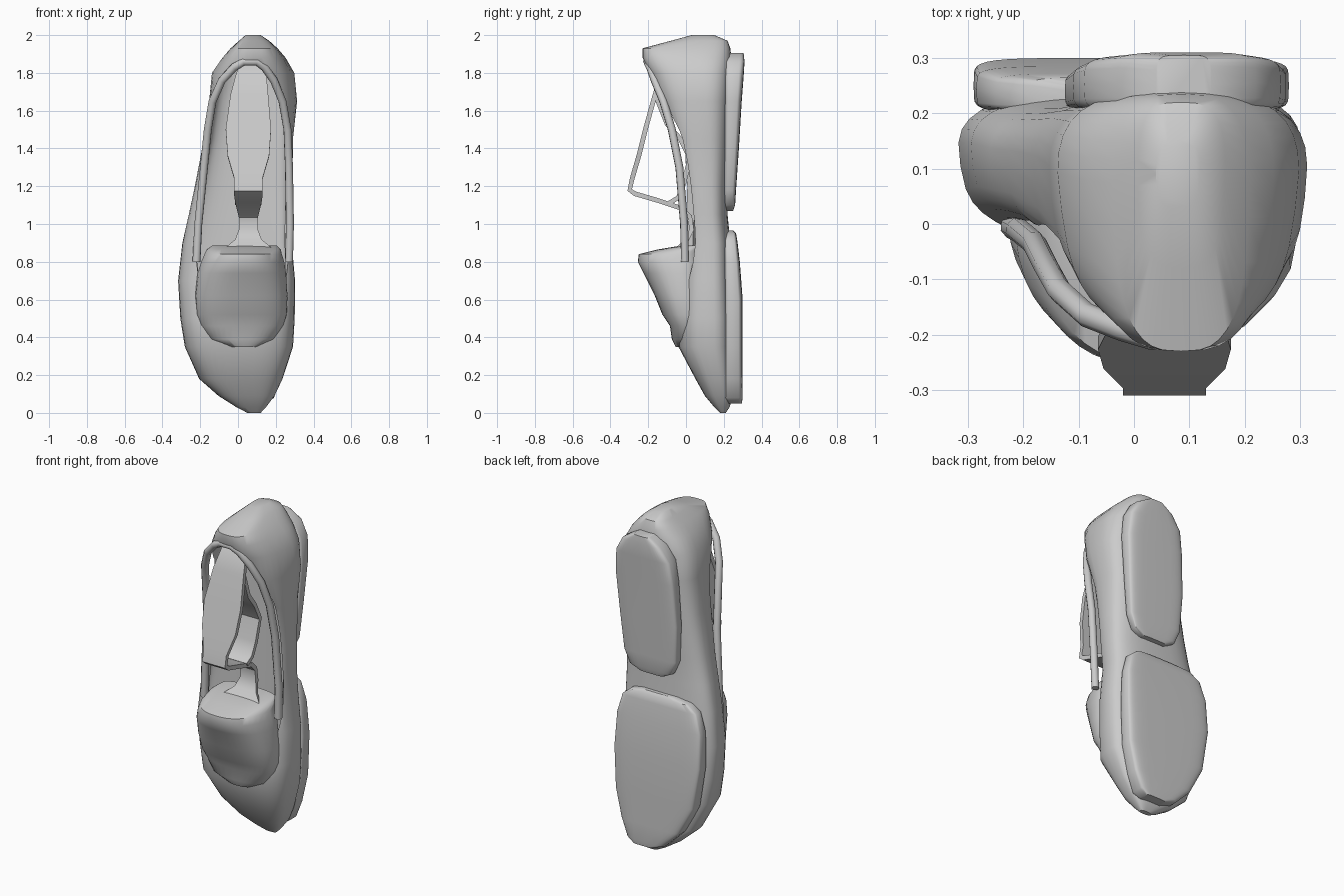
import bpy, bmesh, math
from mathutils import Vector


def make(name, verts, faces, smooth=40):
    me = bpy.data.meshes.new(name)
    me.from_pydata(verts, [], faces)
    bm = bmesh.new()
    bm.from_mesh(me)
    bmesh.ops.recalc_face_normals(bm, faces=bm.faces)
    bm.to_mesh(me)
    bm.free()
    ob = bpy.data.objects.new(name, me)
    bpy.context.collection.objects.link(ob)
    return finish(ob, smooth)


def finish(ob, angle=40):
    bpy.ops.object.select_all(action='DESELECT')
    ob.select_set(True)
    bpy.context.view_layer.objects.active = ob
    bpy.ops.object.shade_smooth_by_angle(angle=math.radians(angle))
    return ob


def apply_mod(ob, kind, **props):
    m = ob.modifiers.new(kind.title(), kind)
    for k, v in props.items():
        setattr(m, k, v)
    bpy.context.view_layer.objects.active = ob
    bpy.ops.object.modifier_apply(modifier=m.name)


def loft(name, rows, n=3.0, seg=36, smooth=40):
    """rows: (z, x_left, x_right, y_front, y_back, front width factor)"""
    verts, faces = [], []
    for z, xl, xr, yf, yb, f in rows:
        for i in range(seg):
            a = 2 * math.pi * i / seg
            c, s = math.cos(a), math.sin(a)
            u = math.copysign(abs(c) ** (2 / n), c)
            v = math.copysign(abs(s) ** (2 / n), s)
            w = 1 - (1 - f) * (1 - v) / 2
            verts.append(((xl + xr) / 2 + (xr - xl) / 2 * u * w,
                          (yf + yb) / 2 + (yb - yf) / 2 * v, z))
    for r in range(len(rows) - 1):
        for i in range(seg):
            j = (i + 1) % seg
            faces.append((r * seg + i, r * seg + j, (r + 1) * seg + j, (r + 1) * seg + i))
    faces.append(tuple(range(seg)))
    faces.append(tuple(range((len(rows) - 1) * seg, len(rows) * seg)))
    return make(name, verts, faces, smooth)


def cut(ob, cutter):
    apply_mod(ob, 'BOOLEAN', object=cutter, operation='DIFFERENCE', solver='EXACT')
    bpy.data.objects.remove(cutter)


def ribbon(name, pts, thick):
    """pts: (y, z, x centre, half width)"""
    verts, faces = [], []
    for y, z, x, h in pts:
        verts += [(x - h, y, z), (x + h, y, z)]
    for i in range(len(pts) - 1):
        faces.append((2 * i, 2 * i + 1, 2 * i + 3, 2 * i + 2))
    ob = make(name, verts, faces)
    apply_mod(ob, 'SOLIDIFY', thickness=thick, offset=0)
    return finish(ob)


# Upper: toe at the floor, heel at the top
upper_rows = [
    (0.00, 0.05, 0.12, 0.18, 0.21, 1), (0.03, -0.01, 0.15, 0.15, 0.23, .95),
    (0.09, -0.11, 0.20, 0.10, 0.25, .9), (0.18, -0.22, 0.25, 0.05, 0.25, .85),
    (0.35, -0.30, 0.31, -0.04, 0.25, .85), (0.50, -0.325, 0.32, -0.04, 0.25, .85),
    (0.70, -0.335, 0.32, -0.03, 0.24, .87), (0.90, -0.31, 0.30, -0.02, 0.235, .88),
    (1.05, -0.27, 0.295, -0.02, 0.22, .93), (1.20, -0.235, 0.295, -0.03, 0.22, .95),
    (1.45, -0.19, 0.30, -0.075, 0.23, .92), (1.65, -0.17, 0.33, -0.14, 0.235, .83),
    (1.80, -0.16, 0.32, -0.19, 0.24, .76), (1.88, -0.10, 0.27, -0.23, 0.24, .75),
    (1.93, -0.05, 0.22, -0.23, 0.235, .8), (1.97, 0.0, 0.17, -0.08, 0.22, .85),
    (2.00, 0.04, 0.12, 0.03, 0.15, 1)]
upper = loft('shoe_upper', upper_rows, n=3)

# Hollow inside, then the foot opening through the front
inside = [(z, xl + .035, xr - .035, yf + .04, .14, f)
          for z, xl, xr, yf, yb, f in upper_rows if .34 < z < 1.89]
cut(upper, loft('inside_cutter', inside, n=3))
opening = [(.45, -.12, .17), (.55, -.19, .23), (.8, -.22, .27), (1.0, -.21, .275),
           (1.3, -.18, .27), (1.5, -.16, .262), (1.65, -.135, .235),
           (1.76, -.085, .19), (1.83, -.02, .14), (1.86, .03, .10)]
cut(upper, loft('opening_cutter', [(z, a, b, -.6, .08, 1) for z, a, b in opening], n=12))
finish(upper)

# Rolled collar following the opening
rim_y = {.8: -.005, 1.0: -.01, 1.3: -.035, 1.5: -.075, 1.65: -.12, 1.76: -.165,
         1.83: -.19, 1.86: -.205}
side = [(z, a, b) for z, a, b in opening if z in rim_y]
path = [(a, rim_y[z], z) for z, a, b in side] + [(b, rim_y[z], z) for z, a, b in reversed(side)]
cu = bpy.data.curves.new('collar_rim', 'CURVE')
cu.dimensions = '3D'
cu.bevel_depth = .022
cu.bevel_resolution = 2
cu.use_fill_caps = True
sp = cu.splines.new('POLY')
sp.points.add(len(path) - 1)
for p, co in zip(sp.points, path):
    p.co = (*co, 1)
bpy.context.collection.objects.link(bpy.data.objects.new('collar_rim', cu))

# Front sole and heel sole
loft('front_sole', [
    (.05, .02, .15, .22, .295, 1), (.08, -.06, .19, .2, .30, 1), (.18, -.16, .23, .2, .30, 1),
    (.35, -.25, .27, .2, .30, 1), (.6, -.29, .28, .2, .30, 1), (.8, -.285, .27, .2, .285, 1),
    (.91, -.25, .24, .2, .272, 1), (.95, -.19, .19, .2, .265, 1), (.965, -.1, .12, .2, .25, 1)], n=6)
loft('heel_sole', [
    (1.07, -.02, .14, .2, .25, 1), (1.1, -.08, .2, .2, .26, 1), (1.18, -.115, .235, .2, .265, 1),
    (1.4, -.125, .255, .2, .28, 1), (1.65, -.11, .275, .2, .295, 1), (1.78, -.09, .265, .2, .305, 1),
    (1.86, -.03, .22, .2, .31, 1), (1.905, .04, .14, .2, .305, 1)], n=5)

# Toe block of the shoe tree, bulging out of the opening
block = loft('toe_block', [
    (.35, -.06, .12, -.055, .1, 1), (.39, -.16, .20, -.075, .1, .95),
    (.46, -.21, .25, -.085, .1, .9), (.52, -.235, .275, -.125, .1, .85),
    (.62, -.25, .285, -.165, .1, .8), (.74, -.245, .285, -.225, .1, .72),
    (.80, -.23, .28, -.255, .1, .66), (.84, -.21, .265, -.25, .1, .66),
    (.865, -.19, .25, -.15, .1, .75), (.885, -.15, .22, -.03, .1, .85)], n=2.5, smooth=50)

# Bent strap: heel end, outer bow, ledge, then neck into the toe block
ribbon('tree_strap', [
    (-.06, 1.85, .07, .05), (-.13, 1.79, .07, .08), (-.165, 1.68, .06, .1),
    (-.215, 1.5, .055, .12), (-.25, 1.36, .055, .11), (-.285, 1.24, .055, .075),
    (-.298, 1.18, .055, .075), (-.27, 1.16, .055, .075), (-.15, 1.125, .055, .07),
    (-.03, 1.085, .055, .06), (.02, 1.04, .055, .05), (.03, .97, .055, .05),
    (.0, .91, .055, .07), (-.05, .86, .055, .13)], .025)

# Inner strip running from the ledge back up into the heel
ribbon('tree_back_strip', [
    (-.09, 1.11, .055, .07), (-.04, 1.14, .055, .07), (-.01, 1.22, .055, .075),
    (.02, 1.35, .055, .08), (-.03, 1.45, .055, .08), (-.1, 1.53, .055, .09),
    (-.16, 1.68, .06, .095)], .025)
